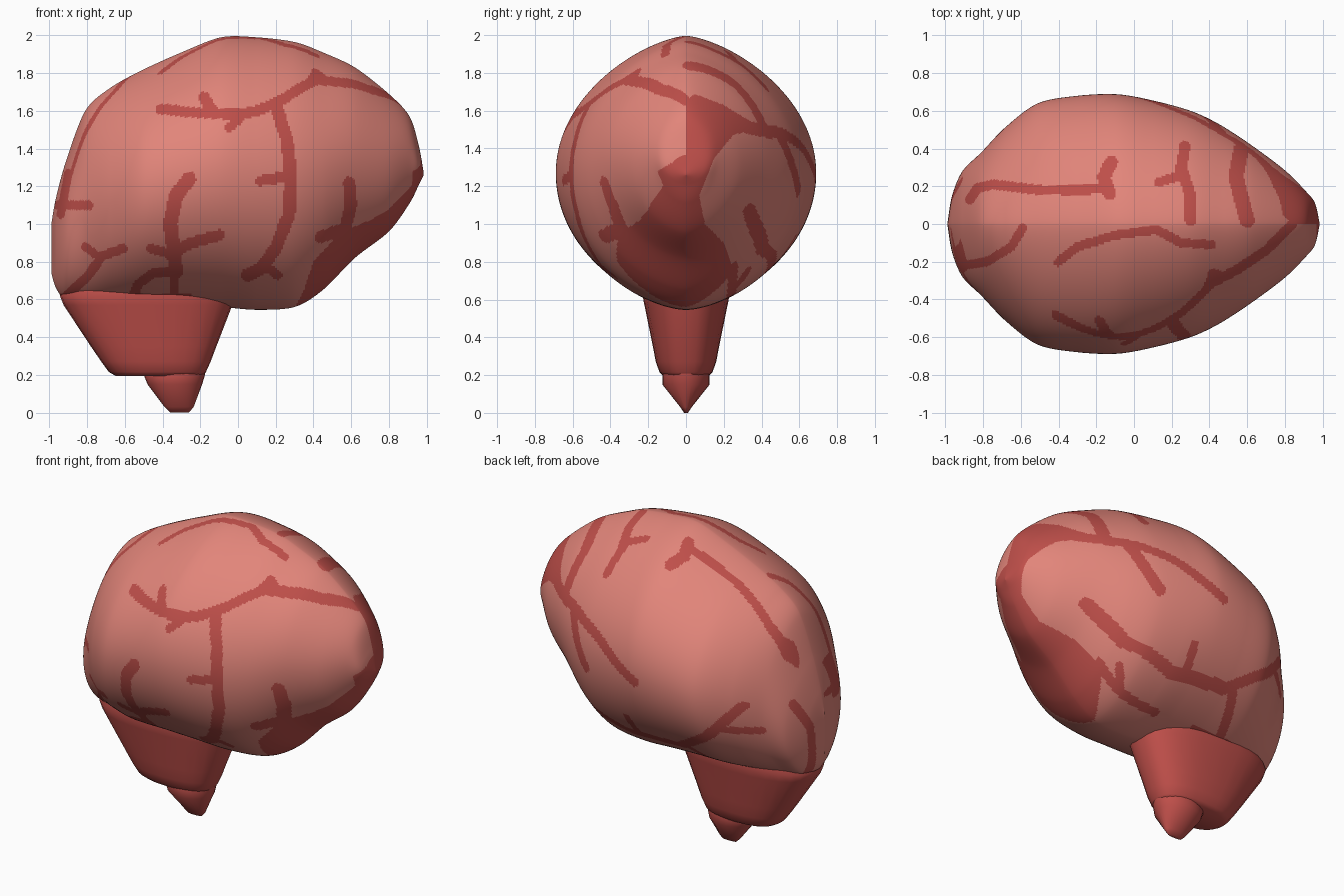
import bpy, bmesh, math

if "Cube" in bpy.data.objects:
    bpy.data.objects.remove(bpy.data.objects["Cube"])


def material(name, rgb):
    m = bpy.data.materials.new(name)
    m.diffuse_color = (*rgb, 1)
    m.use_nodes = True
    m.node_tree.nodes["Principled BSDF"].inputs["Base Color"].default_value = m.diffuse_color
    return m


PINK = material("pink", (0.76, 0.235, 0.195))
RED = material("groove red", (0.52, 0.078, 0.068))


def spline(rows, step, pull=0.45):
    """Smooth curve through the rows, sampled about every step."""
    out = []
    for i in range(len(rows) - 1):
        a, b, c, d = (rows[min(max(j, 0), len(rows) - 1)] for j in range(i - 1, i + 3))
        length = math.hypot(c[0] - b[0], max(abs(c[1] - b[1]), abs(c[3] - b[3])))
        n = max(3, int(length / step))
        for k in range(n):
            t = k / n
            h = t * t * (3 - 2 * t)
            out.append([q + (r - q) * h + pull * ((r - p) * t * (1 - t) ** 2 - (s - q) * t * t * (1 - t))
                        for p, q, r, s in zip(a, b, c, d)])
    out.append(list(rows[-1]))
    return out


def loft(name, rings, mats):
    bm = bmesh.new()
    loops = [[bm.verts.new(p) for p in ring] for ring in rings]
    n = len(rings[0])
    for a, b in zip(loops, loops[1:]):
        for i in range(n):
            j = (i + 1) % n
            bm.faces.new((a[i], a[j], b[j], b[i]))
    bm.faces.new(loops[0])
    bm.faces.new(loops[-1])
    bmesh.ops.remove_doubles(bm, verts=bm.verts, dist=0.0005)
    bmesh.ops.recalc_face_normals(bm, faces=bm.faces)
    for f in bm.faces:
        f.smooth = True
    me = bpy.data.meshes.new(name)
    bm.to_mesh(me)
    bm.free()
    ob = bpy.data.objects.new(name, me)
    bpy.context.collection.objects.link(ob)
    for m in mats:
        me.materials.append(m)
    return ob


# Brain body: sections along x as (x, top, bottom, half width)
SECTIONS = [
    (-0.99, 1.00, 0.74, 0.0), (-0.965, 1.14, 0.66, 0.15), (-0.91, 1.34, 0.59, 0.28),
    (-0.81, 1.60, 0.57, 0.38), (-0.68, 1.72, 0.57, 0.515), (-0.51, 1.815, 0.57, 0.64),
    (-0.30, 1.91, 0.57, 0.68), (-0.09, 1.99, 0.56, 0.688), (0.10, 1.99, 0.545, 0.655),
    (0.30, 1.965, 0.56, 0.60), (0.45, 1.91, 0.65, 0.53),
    (0.62, 1.83, 0.82, 0.42), (0.80, 1.69, 0.96, 0.285), (0.91, 1.57, 1.11, 0.175),
    (0.96, 1.41, 1.21, 0.11), (0.985, 1.27, 1.26, 0.0)]


def section(x, top, bottom, width, n=320):
    mid, half = (top + bottom) / 2, (top - bottom) / 2
    ring = []
    for i in range(n):
        a = 2 * math.pi * i / n
        c, s = math.cos(a), math.sin(a)
        e = 1.35 if s > 0 else 1.2
        ring.append((x, max(width, 0) * math.copysign(abs(c) ** e, c), mid + half * s))
    return ring


brain = loft("brain", [section(*r) for r in spline(SECTIONS, 0.0095)], [PINK, RED])

# Grooves: strokes drawn in each view as (half thickness, points)
FRONT = [  # x, z on the -y side
    (.028, [(-.41, 1.61), (-.22, 1.59), (0, 1.58), (.1, 1.6), (.22, 1.65), (.33, 1.72), (.42, 1.77)]),
    (.03, [(-.18, 1.67), (-.13, 1.59)]),
    (.025, [(-.05, 1.51), (.02, 1.57)]),
    (.025, [(.41, 1.8), (.46, 1.76)]),
    (.034, [(.2, 1.63), (.26, 1.45), (.28, 1.25), (.27, 1.05), (.2, .87), (.12, .76), (.05, .73)]),
    (.028, [(.12, 1.23), (.25, 1.25)]),
    (.025, [(.15, .77), (.21, .73)]),
    (.038, [(-.26, 1.24), (-.33, 1.15), (-.36, 1.0), (-.34, .85), (-.33, .75)]),
    (.03, [(-.1, .94), (-.25, .9), (-.34, .85)]),
    (.025, [(-.46, .87), (-.36, .84)]),
    (.025, [(-.34, .75), (-.45, .74), (-.53, .68), (-.55, .63)]),
    (.022, [(-.34, .77), (-.34, .63)]),
    (.032, [(.59, 1.22), (.6, 1.1), (.57, .98), (.44, .93)]),
    (.025, [(-.93, .6), (-.8, .72), (-.72, .83), (-.61, .87)]),
    (.022, [(-.81, .88), (-.73, .82)]),
    (.025, [(-.95, 1.1), (-.79, 1.1)]),
    (.022, [(-.94, 1.05), (-.9, 1.27)])]
BACK = [  # x, z on the +y side
    (.03, [(.65, 1.08), (.42, .87), (.1, .77), (-.3, .79), (-.55, .95), (-.73, 1.15)]),
    (.028, [(-.35, .8), (-.48, .6)]),
    (.025, [(-.62, 1.0), (-.8, .98)]),
    (.028, [(0, .77), (.02, .92)]),
    (.034, [(.58, 1.49), (.42, 1.48), (.2, 1.41), (.02, 1.3), (-.11, 1.23)]),
    (.036, [(.46, 1.47), (.38, 1.3), (.3, 1.18)])]
TOP = [  # x, y
    (.024, [(-.4, -.2), (-.3, -.12), (-.1, -.06), (.12, -.03), (.25, -.1), (.41, -.11)]),
    (.024, [(-.91, -.22), (-.78, -.2), (-.65, -.12), (-.59, -.02)]),
    (.026, [(-.87, .13), (-.83, .19), (-.75, .21), (-.5, .18), (-.3, .18), (-.13, .19)]),
    (.035, [(-.12, .33), (-.16, .25), (-.13, .16)]),
    (.03, [(.27, .41), (.25, .3), (.3, .15), (.3, .02)]),
    (.025, [(.13, .22), (.25, .26)]),
    (.04, [(.57, .4), (.54, .25), (.6, .02)]),
    (.026, [(.4, -.32), (.55, -.24), (.7, -.14), (.84, 0)])]
BOTTOM = [  # x, y on the underside
    (.026, [(.47, .25), (.25, .24), (.03, .23)]),
    (.024, [(.3, .24), (.38, .32)])]
RIGHT = [  # y, z on the +x end
    (.035, [(.05, 1.65), (.18, 1.6), (.33, 1.51), (.44, 1.49)])]
LEFT = [  # y, z on the -x end
    (.03, [(.22, 1.12), (.12, .95), (.08, .62)])]

# Large red areas on the underside and front tip
FRONT_AREA = [(.27, .5), (.35, .65), (.4, .8), (.52, .93), (.6, .98), (.7, 1.02), (.79, 1.07),
              (.9, 1.18), (1, 1.3), (1, .5)]
RIGHT_AREA = [(0, 1.67), (.23, 1.6), (.35, 1.5), (.25, 1.47), (.15, 1.35), (.07, 1.15),
              (.1, 1), (.2, .9), (.24, .8), (.22, .5), (-.25, .5), (-.38, .8), (-.4, .95),
              (-.25, 1), (-.1, 1.15), (-.15, 1.28), (0, 1.37)]


def near(strokes, u, v):
    for w, pts, lo_u, hi_u, lo_v, hi_v in strokes:
        if not (lo_u < u < hi_u and lo_v < v < hi_v):
            continue
        for (ax, ay), (bx, by) in zip(pts, pts[1:]):
            dx, dy = bx - ax, by - ay
            t = min(1, max(0, ((u - ax) * dx + (v - ay) * dy) / (dx * dx + dy * dy)))
            if math.hypot(u - ax - t * dx, v - ay - t * dy) < w:
                return True
    return False


def inside(poly, u, v):
    hit = False
    for (ax, ay), (bx, by) in zip(poly, poly[1:] + poly[:1]):
        if (ay > v) != (by > v) and u < ax + (v - ay) * (bx - ax) / (by - ay):
            hit = not hit
    return hit


def boxed(strokes):
    out = []
    for w, p in strokes:
        us, vs = zip(*p)
        out.append((w, p, min(us) - w, max(us) + w, min(vs) - w, max(vs) + w))
    return out


FRONT, BACK, TOP, BOTTOM, RIGHT, LEFT = map(boxed, (FRONT, BACK, TOP, BOTTOM, RIGHT, LEFT))


def is_red(c, n):
    x, y, z = c
    return ((z < .63 and x < -.25)
            or (y < 0 and n.y < -.1 and (near(FRONT, x, z) or (x > .2 and inside(FRONT_AREA, x, z))))
            or (y > 0 and n.y > .1 and near(BACK, x, z))
            or (n.z > .25 and near(TOP, x, y))
            or (n.z < -.2 and near(BOTTOM, x, y))
            or (n.x > .05 and x > .3 and near(RIGHT, y, z))
            or (n.x > .05 and x > .3 + .6 * abs(y) and inside(RIGHT_AREA, y, z))
            or (n.x < -.3 and near(LEFT, y, z)))


for f in brain.data.polygons:
    f.material_index = int(is_red(f.center, f.normal))


# Lower parts: rings along z as (z, x min, x max, half width)
def lower_part(name, rows, power, n=28):
    rings = []
    for z, x0, x1, w in rows:
        ring = []
        for i in range(n):
            c, s = math.cos(2 * math.pi * i / n), math.sin(2 * math.pi * i / n)
            ring.append(((x0 + x1) / 2 + (x1 - x0) / 2 * math.copysign(abs(c) ** power, c),
                         w * math.copysign(abs(s) ** power, s), z))
        rings.append(ring)
    return loft(name, rings, [RED])


lower_part("hindbrain", [(.75, -.88, -.02, .21), (.62, -.945, -.02, .23), (.57, -.925, -.03, .22),
                         (.35, -.78, -.115, .175), (.27, -.725, -.145, .16),
                         (.215, -.685, -.17, .14), (.195, -.65, -.185, .12)], .8)
lower_part("brain_stem", [(.3, -.48, -.17, .11), (.2, -.5, -.175, .125), (.15, -.48, -.19, .125),
                          (.03, -.39, -.235, .03), (0, -.36, -.26, .01)], 1)
